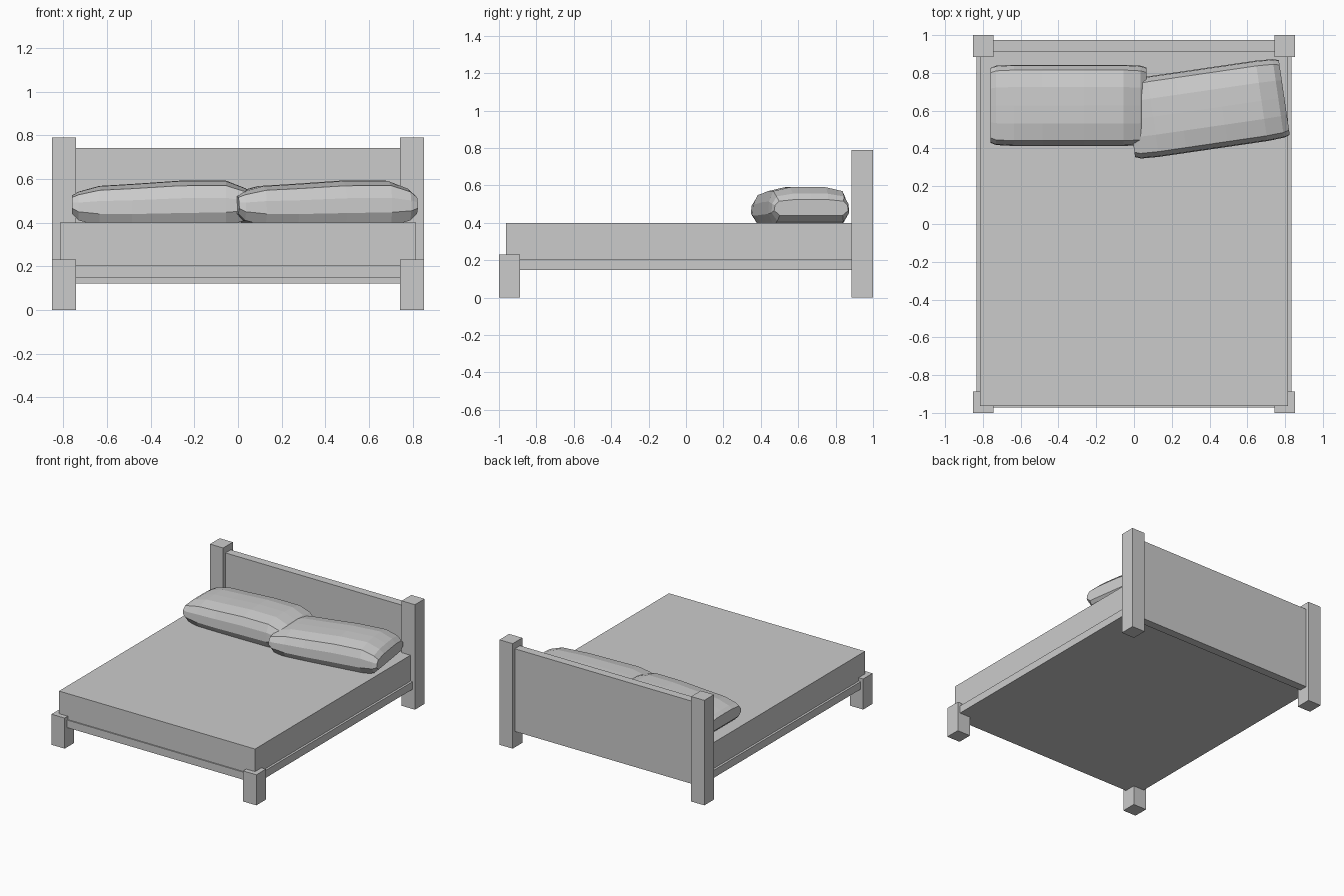
import bpy, bmesh, math

if "Cube" in bpy.data.objects:
    bpy.data.objects.remove(bpy.data.objects["Cube"])


def make_object(name, bm):
    bmesh.ops.recalc_face_normals(bm, faces=bm.faces)
    mesh = bpy.data.meshes.new(name)
    bm.to_mesh(mesh)
    bm.free()
    obj = bpy.data.objects.new(name, mesh)
    bpy.context.collection.objects.link(obj)
    return obj


def box(name, x0, x1, y0, y1, z0, z1):
    bm = bmesh.new()
    bmesh.ops.create_cube(bm, size=1)
    for v in bm.verts:
        v.co.x = x0 + (v.co.x + 0.5) * (x1 - x0)
        v.co.y = y0 + (v.co.y + 0.5) * (y1 - y0)
        v.co.z = z0 + (v.co.z + 0.5) * (z1 - z0)
    return make_object(name, bm)


def pillow(name, x, y, angle):
    # Cross-section: (sideways, height fraction), loft along the length
    half = [(0.85, 0), (1, 0.3), (0.98, 0.62), (0.87, 0.89), (0.45, 0.99)]
    section = half + [(0, 1)] + [(-a, f) for a, f in reversed(half)]
    # Rings: x, half width, bottom, top
    rings = [(-0.415, 0.198, 0.44, 0.525), (-0.385, 0.21, 0.41, 0.542),
             (-0.29, 0.215, 0.385, 0.568), (-0.14, 0.215, 0.38, 0.577),
             (0.08, 0.215, 0.38, 0.592), (0.29, 0.215, 0.385, 0.592),
             (0.38, 0.21, 0.41, 0.557), (0.412, 0.2, 0.44, 0.525)]
    bm = bmesh.new()
    loops = [[bm.verts.new((rx, a * w, zb + f * (zt - zb))) for a, f in section]
             for rx, w, zb, zt in rings]
    n = len(section)
    for r, s in zip(loops, loops[1:]):
        for i in range(n):
            j = (i + 1) % n
            bm.faces.new((r[i], r[j], s[j], s[i]))
    bm.faces.new(loops[0])
    bm.faces.new(loops[-1])
    obj = make_object(name, bm)
    obj.location = (x, y, 0)
    obj.rotation_euler.z = math.radians(angle)


# Corner posts
for side, s in (("left", -1), ("right", 1)):
    xa, xb = sorted((s * 0.743, s * 0.853))
    box(f"front_{side}_leg", xa, xb, -1, -0.888, 0, 0.23)
    box(f"back_{side}_post", xa, xb, 0.885, 1, 0, 0.79)

# Headboard, base and mattress
box("headboard", -0.76, 0.76, 0.913, 0.975, 0.12, 0.742)
box("bed_base", -0.833, 0.833, -0.972, 0.93, 0.148, 0.205)
box("mattress", -0.816, 0.816, -0.963, 0.915, 0.2, 0.4)

# Pillows
pillow("left_pillow", -0.345, 0.628, 0)
pillow("right_pillow", 0.388, 0.61, 8.3)
